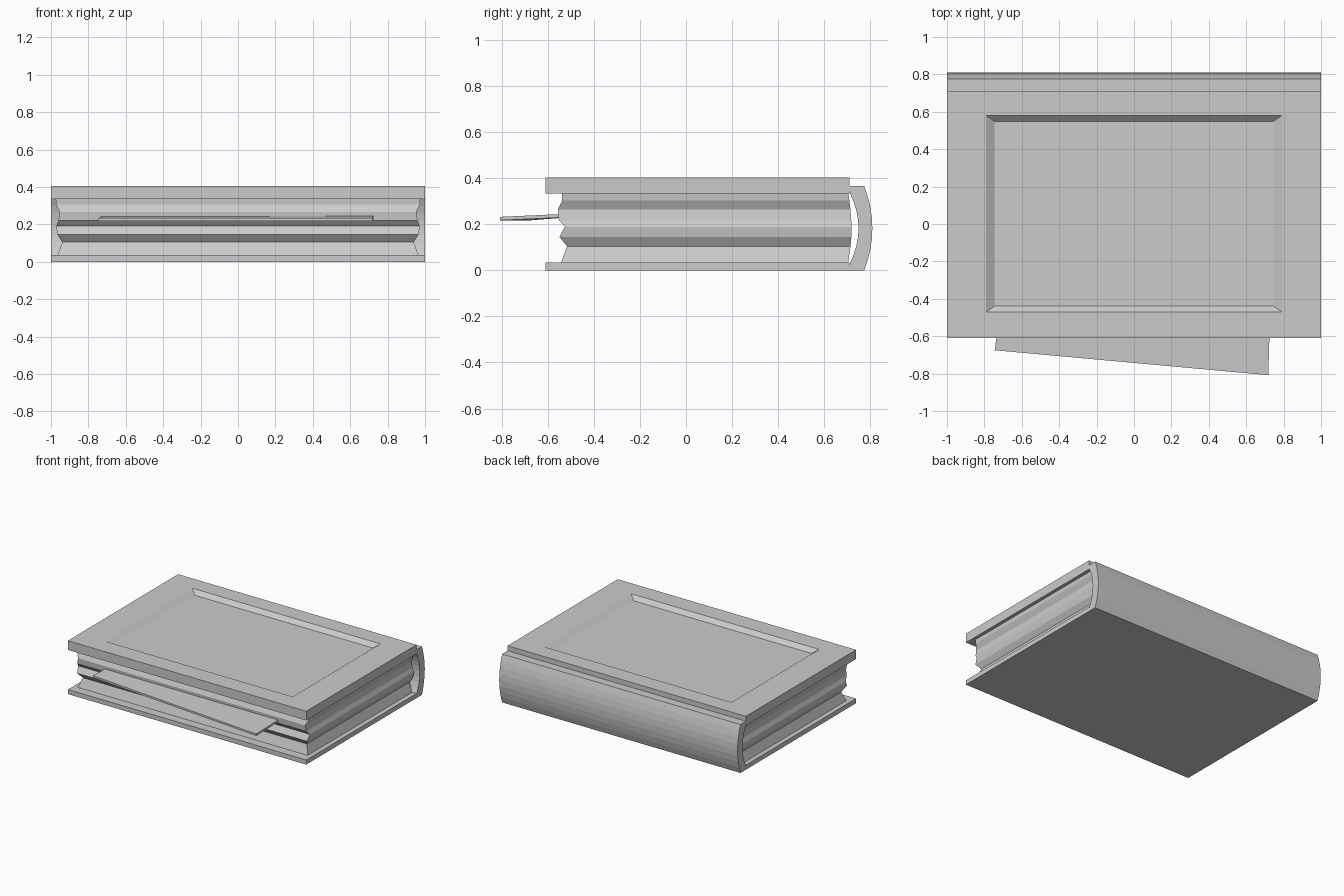
import bpy, bmesh, math

if "Cube" in bpy.data.objects:
    bpy.data.objects.remove(bpy.data.objects["Cube"])


def loft(name, rings):
    """Skin a stack of equal-length vertex rings and cap both ends."""
    bm = bmesh.new()
    rows = [[bm.verts.new(p) for p in ring] for ring in rings]
    n = len(rows[0])
    for a, b in zip(rows, rows[1:]):
        for i in range(n):
            j = (i + 1) % n
            bm.faces.new((a[i], a[j], b[j], b[i]))
    bm.faces.new(rows[0][::-1])
    bm.faces.new(rows[-1])
    bmesh.ops.recalc_face_normals(bm, faces=bm.faces)
    mesh = bpy.data.meshes.new(name)
    bm.to_mesh(mesh)
    bm.free()
    obj = bpy.data.objects.new(name, mesh)
    bpy.context.collection.objects.link(obj)
    return obj


def rect(hx, y0, y1, z):
    return [(-hx, y0, z), (hx, y0, z), (hx, y1, z), (-hx, y1, z)]


def arc(y_end, y_mid, z0, z1, steps):
    """Shallow bulge in the YZ plane from z0 up to z1."""
    return [(y_end + (y_mid - y_end) * (1 - (2 * i / steps - 1) ** 2),
             z0 + (z1 - z0) * i / steps) for i in range(steps + 1)]


# Front cover with a sunken bevelled panel
loft("top_cover", [rect(1, -0.61, 0.71, 0.335),
                   rect(1, -0.61, 0.71, 0.405),
                   rect(0.79, -0.47, 0.58, 0.405),
                   rect(0.745, -0.438, 0.548, 0.375)])

# Back cover
loft("bottom_cover", [rect(1, -0.61, 0.71, 0), rect(1, -0.61, 0.71, 0.035)])

# Rounded spine, hollow behind the pages
profile = ([(0.71, 0)] + arc(0.775, 0.81, 0, 0.367, 8)
           + [(0.71, 0.367)] + arc(0.712, 0.75, 0.03, 0.337, 8)[::-1])
loft("spine", [[(x, y, z) for y, z in profile] for x in (-1, 1)])

# Page block with rippled edges: half width, front y, back y, z
layers = [(0.965, -0.543, 0.705, 0.034), (0.94, -0.517, 0.715, 0.105),
          (0.965, -0.55, 0.719, 0.145), (0.972, -0.527, 0.72, 0.19),
          (0.96, -0.553, 0.718, 0.22), (0.953, -0.557, 0.715, 0.265),
          (0.972, -0.538, 0.71, 0.305), (0.975, -0.54, 0.705, 0.336)]
loft("pages", [rect(*layer) for layer in layers])

# Loose sheet sticking out at a slant
sheet = [(-0.745, -0.675, 0.233), (0.718, -0.808, 0.233),
         (0.727, -0.50, 0.247), (-0.72, -0.50, 0.247)]
loft("loose_sheet", [[(x, y, z - d) for x, y, z in sheet] for d in (0.015, 0)])
